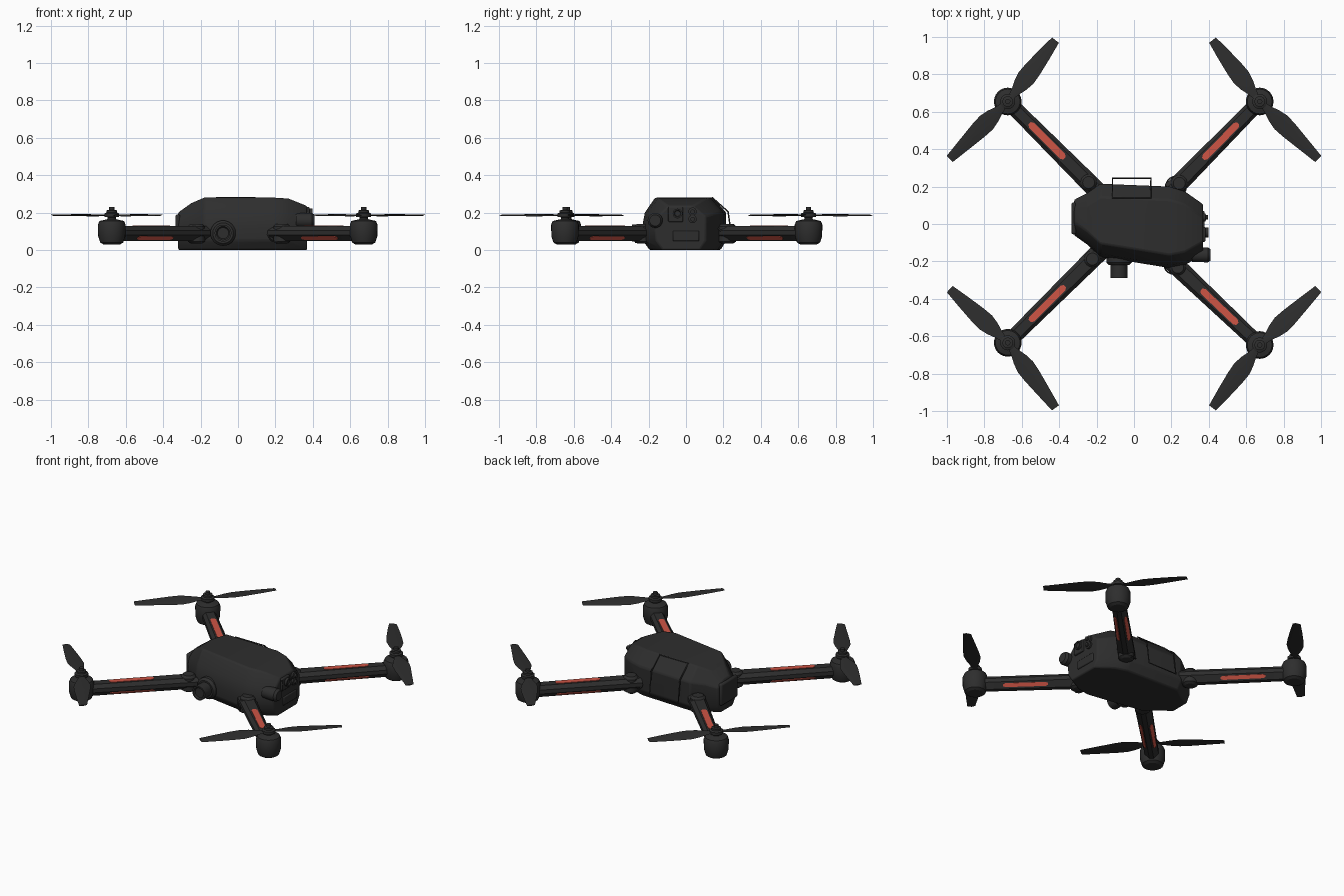
import bpy, bmesh, math
from mathutils import Vector, Matrix

if "Cube" in bpy.data.objects:
    bpy.data.objects.remove(bpy.data.objects["Cube"])


def material(name, col):
    m = bpy.data.materials.new(name)
    m.diffuse_color = (*col, 1)
    m.use_nodes = True
    m.node_tree.nodes["Principled BSDF"].inputs["Base Color"].default_value = m.diffuse_color
    return m


DARK = material("charcoal", (0.027, 0.027, 0.027))
RED = material("coral_red", (0.62, 0.09, 0.06))


def finish(name, bm, mat=DARK, bevel=0, angle=30):
    bmesh.ops.recalc_face_normals(bm, faces=bm.faces)
    me = bpy.data.meshes.new(name)
    bm.to_mesh(me)
    bm.free()
    me.materials.append(mat)
    ob = bpy.data.objects.new(name, me)
    bpy.context.collection.objects.link(ob)
    if bevel:
        b = ob.modifiers.new("bevel", 'BEVEL')
        b.width, b.segments, b.limit_method = bevel, 2, 'ANGLE'
    bpy.ops.object.select_all(action='DESELECT')
    ob.select_set(True)
    bpy.context.view_layer.objects.active = ob
    bpy.ops.object.shade_smooth_by_angle(angle=math.radians(angle))
    return ob


def loft(name, rings, mat=DARK, bevel=0, angle=30):
    bm = bmesh.new()
    rows = [[bm.verts.new(p) for p in r] for r in rings]
    n = len(rows[0])
    for a, b in zip(rows, rows[1:]):
        for i in range(n):
            bm.faces.new((a[i], a[(i + 1) % n], b[(i + 1) % n], b[i]))
    bm.faces.new(rows[0])
    bm.faces.new(rows[-1])
    return finish(name, bm, mat, bevel, angle)


def turned(name, origin, axis, profile, sides=24):
    # surface of revolution, profile = (radius, distance along axis)
    rot = Vector((0, 0, 1)).rotation_difference(Vector(axis)).to_matrix()
    o = Vector(origin)
    rings = [[o + rot @ Vector((r * math.cos(k * math.tau / sides),
                                r * math.sin(k * math.tau / sides), h))
              for k in range(sides)] for r, h in profile]
    return loft(name, rings)


def box(name, centre, size, bevel=0.006):
    bm = bmesh.new()
    bmesh.ops.create_cube(bm, size=1, matrix=Matrix.Translation(centre) @ Matrix.Diagonal((*size, 1)))
    return finish(name, bm, DARK, bevel)


def wire(name, pts, r):
    cu = bpy.data.curves.new(name, 'CURVE')
    cu.dimensions, cu.bevel_depth, cu.bevel_resolution = '3D', r, 1
    sp = cu.splines.new('POLY')
    sp.points.add(len(pts) - 1)
    for p, q in zip(sp.points, pts):
        p.co = (*q, 1)
    sp.use_cyclic_u = True
    cu.materials.append(DARK)
    ob = bpy.data.objects.new(name, cu)
    bpy.context.collection.objects.link(ob)
    bpy.ops.object.select_all(action='DESELECT')
    ob.select_set(True)
    bpy.context.view_layer.objects.active = ob
    bpy.ops.object.convert(target='MESH')


# faceted body, lofted along x: x, front y, back y, top z, shoulder z
sections = [(-0.32, -0.06, 0.13, 0.20, 0.17), (-0.25, -0.11, 0.165, 0.25, 0.19),
            (-0.18, -0.175, 0.215, 0.28, 0.20), (0.19, -0.235, 0.20, 0.28, 0.20),
            (0.27, -0.22, 0.175, 0.275, 0.20), (0.37, -0.165, 0.105, 0.235, 0.18)]
rings = []
for x, a, b, zt, zs in sections:
    rings.append([(x, a + 0.04, 0), (x, a + 0.005, 0.05), (x, a, 0.12), (x, a + 0.015, zs),
                  (x, a + 0.07, zt), (x, b - 0.07, zt), (x, b, zs), (x, b, 0.05), (x, b - 0.03, 0)])
loft("body", rings, DARK, 0.008)
box("left_end_battery_panel", (-0.322, 0.03, 0.12), (0.026, 0.17, 0.14), 0.01)

# wire outline of the rear hatch
wire("rear_hatch_frame", [(-0.115, 0.14, 0.28), (-0.115, 0.225, 0.205), (-0.115, 0.245, 0.06),
                          (0.09, 0.245, 0.06), (0.09, 0.225, 0.205), (0.09, 0.14, 0.28)], 0.004)

# main lens on the front
turned("lens_housing", (-0.08, -0.17, 0.09), (0, -1, 0), [(0.068, 0), (0.068, 0.035), (0.055, 0.05)])
turned("lens_barrel", (-0.08, -0.2, 0.09), (0, -1, 0),
       [(0.045, 0), (0.045, 0.088), (0.036, 0.088), (0.03, 0.08)])

# sensors on the right end
turned("corner_sensor", (0.31, -0.165, 0.158), (1, 0, 0), [(0.038, 0), (0.04, 0.085), (0.03, 0.1), (0.02, 0.1)])
box("camera_plate", (0.372, -0.055, 0.19), (0.02, 0.08, 0.08))
turned("camera_ring", (0.37, -0.045, 0.195), (1, 0, 0), [(0.026, 0), (0.026, 0.027), (0.018, 0.027), (0.015, 0.02)])
for i, z in enumerate((0.165, 0.205)):
    turned(f"small_sensor_{i}", (0.36, 0.035, z), (1, 0, 0),
           [(0.022, 0), (0.022, 0.022), (0.012, 0.025), (0.012, 0.036)])
box("right_end_port", (0.37, 0.0, 0.075), (0.014, 0.14, 0.055))

BLADE = [(0.02, 0.014), (0.07, 0.026), (0.11, 0.04), (0.16, 0.05), (0.22, 0.047), (0.32, 0.036), (1, 0.023)]
# motor centre and hinge of each arm
ARMS = {"back_left": ((-0.675, 0.655), (-0.2, 0.18)), "back_right": ((0.672, 0.655), (0.2, 0.175)),
        "front_left": ((-0.675, -0.635), (-0.18, -0.145)), "front_right": ((0.672, -0.647), (0.19, -0.19))}
for tag, (m, h) in ARMS.items():
    m3, h3 = Vector((*m, 0)), Vector((*h, 0))
    d = (m3 - h3).normalized()
    s = Vector((-d.y, d.x, 0))
    up = Vector((0, 0, 1))

    # arm with chamfered cross-section
    def section(t, w):
        c = m3 - d * t
        return [c + s * y + up * z for y, z in (
            (-0.3 * w, 0.048), (0.3 * w, 0.048), (w, 0.08), (w, 0.105), (0.6 * w, 0.127),
            (-0.6 * w, 0.127), (-w, 0.105), (-w, 0.08))]
    loft(f"{tag}_arm", [section(0, 0.04), section(0.13, 0.042), section((m3 - h3).length, 0.05)])

    # coloured stripes: one on top, one on each lower chamfer
    def stripe(name, y, z, across, nrm, half):
        rings = []
        for lift in (-0.004, 0.003):
            r = []
            for t, k in ((0.165, 0.5), (0.18, 1), (0.415, 1), (0.43, 0.5)):
                r.append(m3 - d * t + s * y + up * z + across * half * k + nrm * lift)
            for t, k in ((0.43, 0.5), (0.415, 1), (0.18, 1), (0.165, 0.5)):
                r.append(m3 - d * t + s * y + up * z - across * half * k + nrm * lift)
            rings.append(r)
        loft(name, rings, RED)
    stripe(f"{tag}_top_stripe", 0, 0.127, s, up, 0.018)
    for side in (-1, 1):
        ac = (s * side * 0.031 + up * 0.032).normalized()
        nr = (s * side * 0.032 - up * 0.031).normalized()
        stripe(f"{tag}_lower_stripe_{side}", side * 0.0295, 0.0645, ac, nr, 0.012)

    # hinge, motor and rotor hub
    hinge = h3 + d * 0.06
    turned(f"{tag}_hinge", hinge, (0, 0, 1),
           [(0.03, 0.035), (0.045, 0.045), (0.045, 0.125), (0.032, 0.14)])
    turned(f"{tag}_motor", m3, (0, 0, 1),
           [(0.045, 0.03), (0.062, 0.04), (0.073, 0.075), (0.074, 0.135), (0.066, 0.155),
            (0.035, 0.162), (0.022, 0.165), (0.022, 0.175), (0.04, 0.177), (0.04, 0.195),
            (0.028, 0.2), (0.028, 0.212), (0.014, 0.214), (0.014, 0.23)])
    # thin loops around the hinges on the right
    if m[0] > 0:
        c = h3 + d * 0.035
        wire(f"{tag}_cable_loop", [(c.x + 0.055 * math.cos(k * math.tau / 20),
                                    c.y + 0.055 * math.sin(k * math.tau / 20),
                                    0.09 + 0.05 * math.sin(k * math.tau / 20) * (-1 if m[1] > 0 else 1))
                                   for k in range(20)], 0.004)

    # two blades aimed at their tips
    sx, sy = math.copysign(1, m[0]), math.copysign(1, m[1])
    for i, tip in enumerate(((0.985 * sx, 0.348 * sy), (0.42 * sx, 0.983 * sy))):
        v = Vector((*tip, 0)) - m3
        length = v.length
        v.normalize()
        n = Vector((-v.y, v.x, 0))
        rows = []
        for r, w in BLADE:
            c = m3 + v * min(r, length)
            pitch = 0.12 * sx * sy
            rows.append([c + n * k * w + up * (0.186 + k * w * pitch + e)
                         for k, e in ((-1, 0), (-0.2, 0.004), (1, 0), (-0.2, -0.004))])
        loft(f"{tag}_blade_{i}", rows, DARK, 0, 40)
